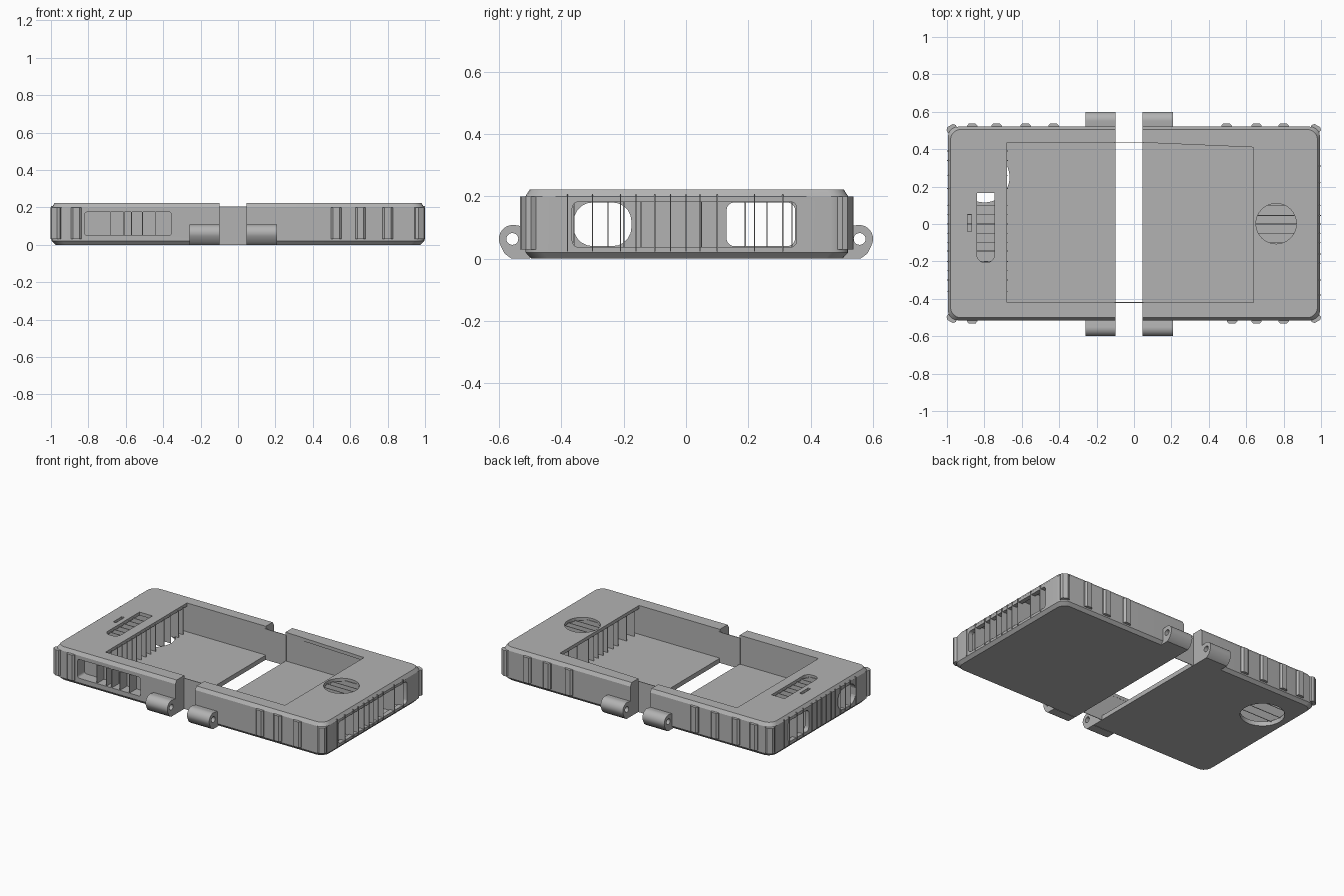
import bpy, bmesh, math

cube = bpy.data.objects.get("Cube")
if cube:
    bpy.data.objects.remove(cube, do_unlink=True)

GREY = bpy.data.materials.new("mid grey plastic")
GREY.use_nodes = True
COLOUR = (0.45, 0.45, 0.45, 1)
GREY.diffuse_color = COLOUR
for n in GREY.node_tree.nodes:
    if n.type == 'BSDF_PRINCIPLED':
        n.inputs["Base Color"].default_value = COLOUR


def loft(name, layers):
    """Solid from stacked rings of 3D points, capped at both ends."""
    bm = bmesh.new()
    rings = [[bm.verts.new(p) for p in ring] for ring in layers]
    for a, b in zip(rings, rings[1:]):
        for i in range(len(a)):
            j = (i + 1) % len(a)
            bm.faces.new((a[i], a[j], b[j], b[i]))
    bm.faces.new(rings[0])
    bm.faces.new(rings[-1])
    bmesh.ops.recalc_face_normals(bm, faces=bm.faces)
    me = bpy.data.meshes.new(name)
    bm.to_mesh(me)
    bm.free()
    me.materials.append(GREY)
    ob = bpy.data.objects.new(name, me)
    bpy.context.collection.objects.link(ob)
    return ob


def prism(name, pts, axis, lo, hi):
    """Extrude a 2D outline along one axis."""
    place = {'x': lambda a, b, t: (t, a, b),
             'y': lambda a, b, t: (a, t, b),
             'z': lambda a, b, t: (a, b, t)}[axis]
    return loft(name, [[place(a, b, t) for a, b in pts] for t in (lo, hi)])


def rect(x0, x1, y0, y1, r=0.0, seg=5):
    """Rectangle outline with optional round corners."""
    if r == 0:
        return [(x0, y0), (x1, y0), (x1, y1), (x0, y1)]
    pts = []
    for k, (cx, cy) in enumerate([(x1 - r, y1 - r), (x0 + r, y1 - r),
                                  (x0 + r, y0 + r), (x1 - r, y0 + r)]):
        for i in range(seg + 1):
            a = math.pi / 2 * (k + i / seg)
            pts.append((cx + r * math.cos(a), cy + r * math.sin(a)))
    return pts


def circle(cx, cy, r, n=32):
    return [(cx + r * math.cos(math.tau * i / n), cy + r * math.sin(math.tau * i / n))
            for i in range(n)]


def cut(ob, cutters):
    bpy.context.view_layer.objects.active = ob
    for c in cutters:
        m = ob.modifiers.new("cut", 'BOOLEAN')
        m.operation = 'DIFFERENCE'
        m.solver = 'EXACT'
        m.object = c
        bpy.ops.object.modifier_apply(modifier=m.name)
        bpy.data.objects.remove(c, do_unlink=True)


def smooth(ob):
    bpy.ops.object.select_all(action='DESELECT')
    ob.select_set(True)
    bpy.context.view_layer.objects.active = ob
    bpy.ops.object.shade_smooth_by_angle(angle=math.radians(30))


GAP0, GAP1 = -0.10, 0.045      # gap between the two halves
IN0, IN1 = -0.42, 0.435        # inner faces of the long walls


def shell(name):
    """Rounded tray with chamfered rims, hollow, open at the top."""
    layers = []
    for z, inset in ((0, 0.018), (0.02, 0), (0.2, 0), (0.222, 0.014)):
        ring = rect(-0.995 + inset, 0.995 - inset, -0.515 + inset, 0.52 - inset, 0.055)
        layers.append([(x, y, z) for x, y in ring])
    ob = loft(name, layers)
    opening = [(-0.68, IN0), (0.64, IN0), (0.64, 0.41), (0.05, IN1), (-0.68, IN1)]
    cut(ob, [prism("cavity", rect(-0.965, 0.965, IN0 - 0.001, IN1 + 0.001), 'z', 0.03, 0.2),
             prism("opening", opening, 'z', 0.1, 0.3)])
    return ob


# left-hand half: slots in the lid, side grille, two end holes, floor hole
left_half = shell("slotted_half")
slot = [p for p in rect(-0.84, -0.745, -0.205, 0.165, 0.04) if p[1] < 0]
slot += [(-0.745, 0.165), (-0.84, 0.165)]
cut(left_half, [
    prism("c", rect(GAP0, 1.2, -1, 1), 'z', -1, 1),
    prism("c", slot, 'z', 0.15, 0.3),
    prism("c", rect(-0.89, -0.87, -0.04, 0.05), 'z', 0.15, 0.3),
    prism("c", circle(-0.8, 0.25, 0.135), 'z', -0.1, 0.1),
    prism("c", rect(-0.82, -0.355, 0.05, 0.175, 0.015), 'y', -0.6, -0.44),
    prism("c", rect(0.13, 0.35, 0.04, 0.18, 0.025), 'x', -1.1, -0.9),
    prism("c", rect(-0.36, -0.175, 0.04, 0.18, 0.06), 'x', -1.1, -0.9),
])
smooth(left_half)

# right-hand half: round lid hole and wide end window
right_half = shell("round_hole_half")
cut(right_half, [
    prism("c", rect(-1.2, GAP1, -1, 1), 'z', -1, 1),
    prism("c", circle(0.76, 0.002, 0.108), 'z', 0.15, 0.3),
    prism("c", rect(-0.365, 0.355, 0.037, 0.182, 0.02), 'x', 0.9, 1.1),
])
smooth(right_half)


# thin support fins inside both ends
def fin(name, y, x0, x1):
    prism(name, rect(x0, x1, y - 0.002, y + 0.002), 'z', 0.022, 0.208)


for y in (-0.38, -0.3, -0.21, -0.16, -0.1, -0.05, 0, 0.045, 0.1, 0.22, 0.31):
    fin("right_end_fin", y, 0.645, 1.0)
for y in (-0.36, -0.3, -0.25, -0.2, -0.145, -0.1, -0.05, 0, 0.05, 0.1, 0.19, 0.26, 0.34, 0.39):
    fin("left_end_fin", y, -1.0, -0.675)

# fins in the side grille
for x in (-0.68, -0.61, -0.57, -0.51, -0.44):
    prism("grille_fin", rect(x - 0.002, x + 0.002, 0.045, 0.18), 'y', -0.515, -0.43)

# thin membranes bridging the gap
for y in (IN0, IN1):
    prism("gap_membrane", rect(GAP0 - 0.005, GAP1 + 0.005, 0, 0.205), 'y', y - 0.002, y + 0.002)


# grip ridges along the long sides
def ridge(x, side):
    base = 0.51 if side > 0 else -0.505
    tip = base + side * 0.028
    half = 0.028
    turn = 0.0
    if abs(x) > 0.9:           # corner ridges lean with the rounded corner
        turn = -0.5 * side * math.copysign(1, x)
        base -= side * 0.012
        tip -= side * 0.008
    outline = [(-half, base), (-half, tip - side * 0.012), (-half * 0.6, tip),
               (half * 0.6, tip), (half, tip - side * 0.012), (half, base)]
    c, s = math.cos(turn), math.sin(turn)
    pts = [(x + px * c - (py - base) * s, base + px * s + (py - base) * c)
           for px, py in outline]
    prism("grip_ridge", pts, 'z', 0.03, 0.2)


for x in (-0.968, -0.865, -0.735, -0.58, -0.43, 0.495, 0.655, 0.8, 0.965):
    ridge(x, 1)
for x in (-0.968, -0.865, 0.525, 0.655, 0.8, 0.965):
    ridge(x, -1)

# hinge knuckles with pin holes
for side in (-1, 1):
    for x0, x1 in ((GAP0 - 0.16, GAP0), (GAP1, GAP1 + 0.163)):
        outline = [(0.5, 0.0), (0.56, 0.0), (0.582, 0.016)]
        for i in range(13):
            a = math.radians(-30 + 125 * i / 12)
            outline.append((0.555 + 0.045 * math.cos(a), 0.063 + 0.045 * math.sin(a)))
        outline.append((0.5, 0.1))
        knuckle = prism("hinge_knuckle", [(side * y, z) for y, z in outline], 'x', x0, x1)
        cut(knuckle, [prism("c", circle(side * 0.557, 0.063, 0.019, 20), 'x', x0 - 0.1, x1 + 0.1)])
        smooth(knuckle)
